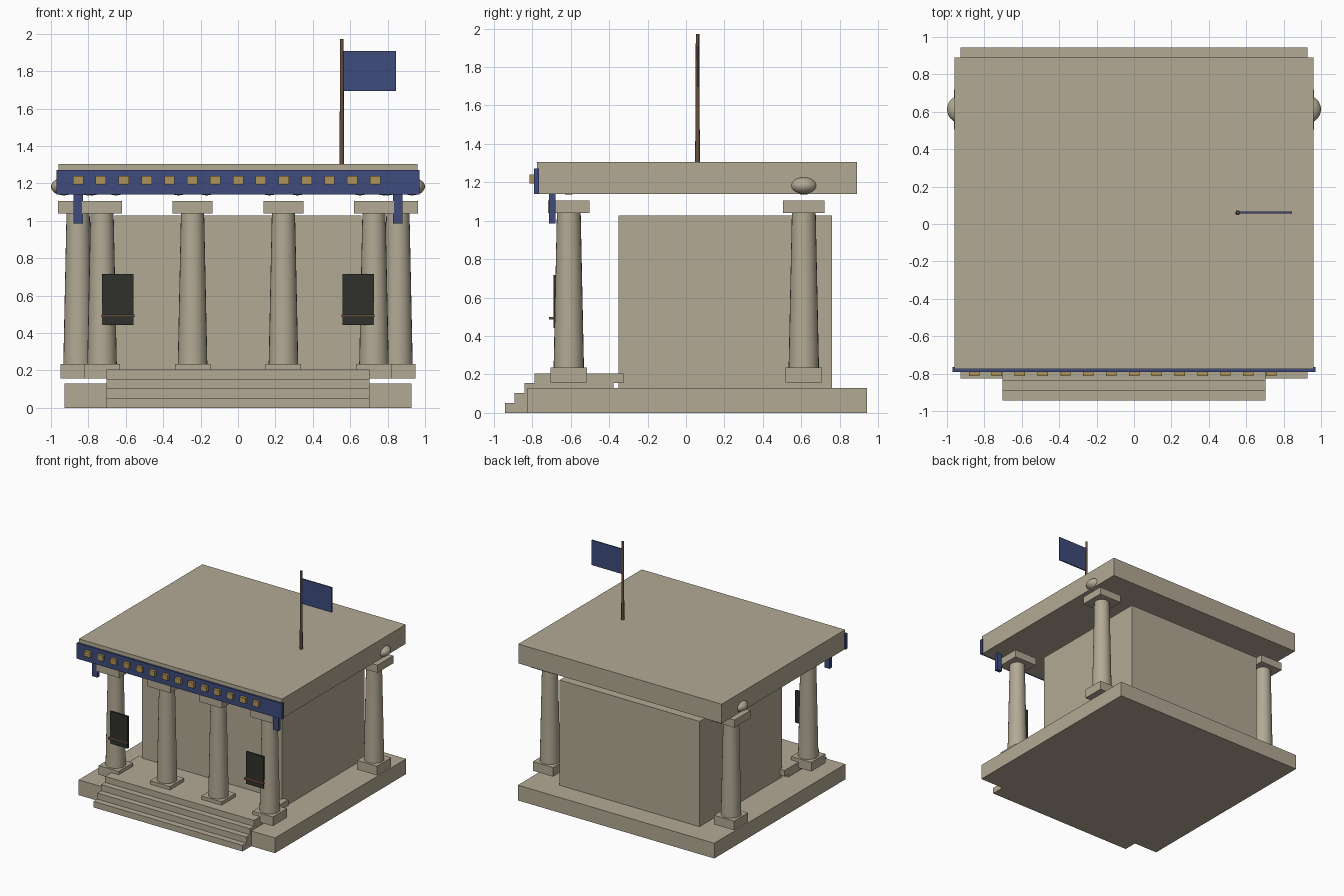
import bpy
from math import radians

if "Cube" in bpy.data.objects:
    bpy.data.objects.remove(bpy.data.objects["Cube"])


def material(name, rgb):
    m = bpy.data.materials.new(name)
    m.diffuse_color = (*rgb, 1)
    m.use_nodes = True
    m.node_tree.nodes["Principled BSDF"].inputs["Base Color"].default_value = m.diffuse_color
    return m


STONE = material("stone", (0.45, 0.40, 0.30))
BLUE = material("blue_cloth", (0.05, 0.07, 0.20))
GOLD = material("gold", (0.42, 0.29, 0.10))
DARK = material("dark_panel", (0.03, 0.03, 0.025))
BROWN = material("brown_wood", (0.13, 0.08, 0.05))


def finish(name, mat, smooth=False):
    ob = bpy.context.object
    ob.name = name
    ob.data.materials.append(mat)
    if smooth:
        bpy.ops.object.shade_smooth_by_angle(angle=radians(40))
    return ob


def box(name, x, y, z, mat=STONE):
    """Box from (min, max) ranges along each axis."""
    bpy.ops.mesh.primitive_cube_add(size=1, location=[sum(r) / 2 for r in (x, y, z)])
    bpy.context.object.scale = [r[1] - r[0] for r in (x, y, z)]
    bpy.ops.object.transform_apply(location=False, rotation=False, scale=True)
    return finish(name, mat)


def around(c, half):
    return (c - half, c + half)


def taper(name, x, y, z, r1, r2, sides, mat=STONE):
    bpy.ops.mesh.primitive_cone_add(vertices=sides, radius1=r1, radius2=r2,
                                    depth=z[1] - z[0], location=(x, y, sum(z) / 2))
    return finish(name, mat, True)


def column(name, x, y):
    box(name + "_base", around(x, 0.095), around(y, 0.095), (0.157, 0.235))
    taper(name + "_shaft", x, y, (0.235, 1.04), 0.079, 0.062, 24)
    box(name + "_capital", around(x, 0.107), around(y, 0.107), (1.04, 1.105))
    # pair of flattened scrolls above the capital
    for s in (-1, 1):
        bpy.ops.mesh.primitive_uv_sphere_add(segments=24, ring_count=12, radius=1,
                                             location=(x + s * 0.075, y, 1.183))
        bpy.context.object.scale = (0.07, 0.072, 0.047)
        bpy.ops.object.transform_apply(location=False, rotation=False, scale=True)
        finish(name + "_scroll", STONE, True)


# platform, hall and roof
box("platform", (-0.927, 0.927), (-0.825, 0.943), (0, 0.13))
box("hall", (-0.66, 0.66), (-0.35, 0.76), (0.13, 1.028))
box("roof_slab", (-0.96, 0.96), (-0.775, 0.89), (1.14, 1.305))

# front steps, each set back from the one below
for i in range(4):
    y = -0.943 + i * 0.0515
    box("step", (-0.703, 0.703), (y, y + 0.463), (i * 0.0515, (i + 1) * 0.0515))

# four front columns and two rear columns
for x in (-0.727, -0.243, 0.243, 0.727):
    column("front_column", x, -0.61)
for x in (-0.855, 0.855):
    column("rear_column", x, 0.613)

# blue frieze with gold blocks
box("frieze", (-0.97, 0.97), (-0.79, -0.765), (1.14, 1.273), BLUE)
for i in range(14):
    box("frieze_block", around(-0.855 + i * 0.1222, 0.028), (-0.814, -0.785),
        (1.193, 1.24), GOLD)

# hanging tabs, dark panels and their rails on both sides
for s in (-1, 1):
    box("hanging_tab", around(s * 0.854, 0.025), (-0.712, -0.68), (0.985, 1.142), BLUE)
    box("dark_panel", around(s * 0.642, 0.084), (-0.69, -0.675), (0.443, 0.717), DARK)
    box("panel_rail", around(s * 0.642, 0.088), (-0.712, -0.68), (0.486, 0.5), BROWN)

# flagpole and flag
taper("flagpole", 0.555, 0.06, (1.29, 1.972), 0.0125, 0.009, 12, BROWN)
box("flag", (0.56, 0.845), (0.056, 0.066), (1.695, 1.908), BLUE)
